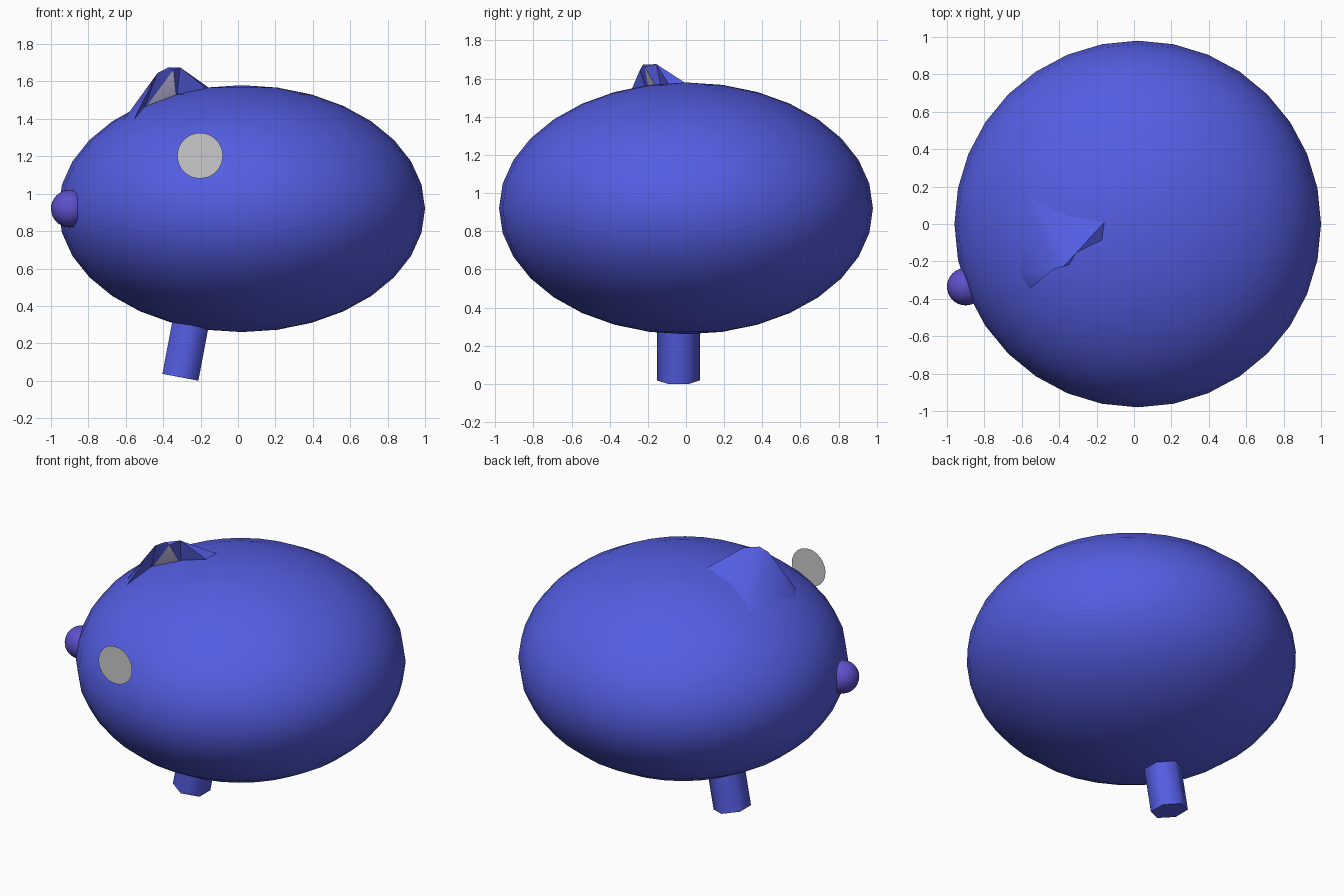
import bpy, bmesh
from math import radians, sin, cos
from mathutils import Vector

if "Cube" in bpy.data.objects:
    bpy.data.objects.remove(bpy.data.objects["Cube"])


def material(name, rgb):
    m = bpy.data.materials.new(name)
    m.diffuse_color = (*rgb, 1)
    m.use_nodes = True
    m.node_tree.nodes["Principled BSDF"].inputs["Base Color"].default_value = m.diffuse_color
    return m


BLUE = material("blue", (0.09, 0.11, 0.76))
PURPLE = material("purple", (0.11, 0.08, 0.6))
LILAC = material("lilac", (0.6, 0.57, 0.85))


def finish(name, mat=None, angle=30):
    ob = bpy.context.object
    ob.name = name
    if mat:
        ob.data.materials.append(mat)
    bpy.ops.object.shade_smooth_by_angle(angle=radians(angle))
    return ob


def ball(name, centre, scale, mat):
    bpy.ops.mesh.primitive_uv_sphere_add(segments=32, ring_count=16, radius=1, location=centre)
    bpy.context.object.scale = scale
    return finish(name, mat)


# flattened round body and the small ball on its side
ball("body", (0.02, 0, 0.92), (0.98, 0.98, 0.66), BLUE)
ball("side_ball", (-0.9, -0.335, 0.92), (0.1, 0.1, 0.1), PURPLE)

# single leaning six-sided leg, running up into the body
tilt = radians(10.7)
axis = Vector((sin(tilt), 0, cos(tilt)))
length = 0.5
bpy.ops.mesh.primitive_cylinder_add(
    vertices=6, radius=0.113, depth=length,
    location=Vector((-0.308, -0.04, 0.0185)) + axis * length / 2, rotation=(0, tilt, 0))
finish("leg", BLUE, 65)

# flat eye disc standing in front of the body
bpy.ops.mesh.primitive_circle_add(
    vertices=32, radius=0.122, fill_type='NGON',
    location=(-0.203, -0.98, 1.203), rotation=(radians(90), 0, 0))
bpy.context.object.name = "eye_disc"

# ear: leaning pointed shell with a recessed inner face
points = {
    "tip": (-0.43, -0.242, 1.645), "ridge": (-0.375, -0.225, 1.674),
    "top": (-0.31, -0.155, 1.676), "inner_tip": (-0.345, -0.218, 1.662),
    "inner_left": (-0.51, -0.175, 1.44), "inner_right": (-0.328, -0.12, 1.50),
    "right": (-0.16, -0.08, 1.555), "back_right": (-0.14, 0.03, 1.555),
    "back_left": (-0.57, 0.16, 1.43), "left": (-0.63, -0.26, 1.37),
    "front_left": (-0.56, -0.35, 1.39),
}
faces = [
    ("front_left", "inner_left", "tip"), ("inner_left", "inner_tip", "tip"),
    ("tip", "inner_tip", "ridge"), ("ridge", "inner_tip", "top"),
    ("inner_tip", "inner_right", "top"), ("inner_right", "right", "top"),
    ("top", "right", "back_right"), ("top", "back_right", "back_left"),
    ("ridge", "top", "back_left"), ("tip", "ridge", "back_left"),
    ("tip", "back_left", "left"), ("tip", "left", "front_left"),
]
bm = bmesh.new()
v = {k: bm.verts.new(p) for k, p in points.items()}
for f in faces:
    bm.faces.new([v[k] for k in f])
bm.faces.new([v[k] for k in ("inner_left", "inner_right", "inner_tip")]).material_index = 1
mesh = bpy.data.meshes.new("ear")
bm.to_mesh(mesh)
bm.free()
ear = bpy.data.objects.new("ear", mesh)
bpy.context.collection.objects.link(ear)
bpy.ops.object.select_all(action='DESELECT')
bpy.context.view_layer.objects.active = ear
ear.select_set(True)
finish("ear", BLUE)
mesh.materials.append(LILAC)
for p, face in zip(mesh.polygons, faces + [None]):
    p.material_index = 0 if face else 1
